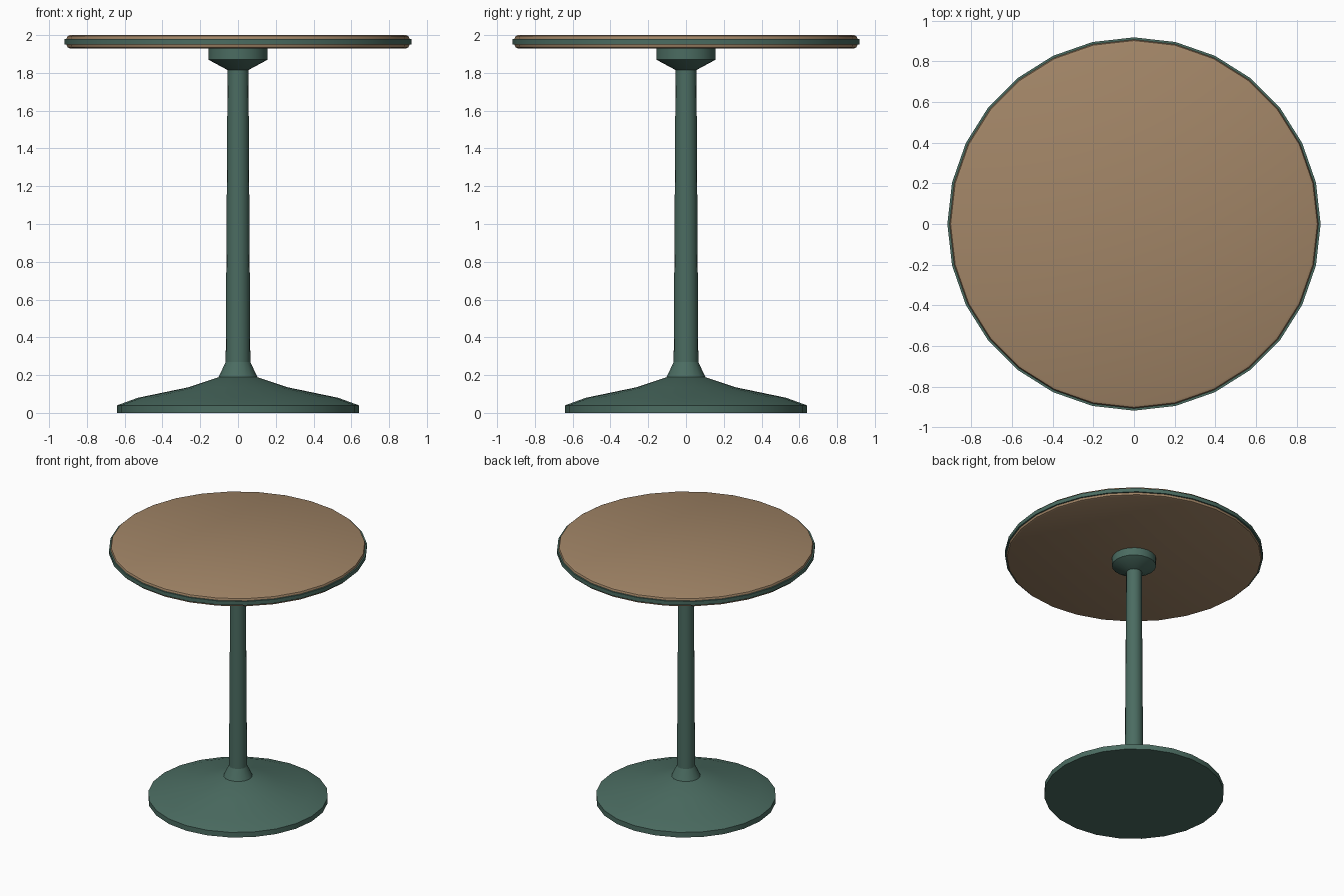
import bpy, bmesh, math

if "Cube" in bpy.data.objects:
    bpy.data.objects.remove(bpy.data.objects["Cube"])


def material(name, color):
    m = bpy.data.materials.new(name)
    m.diffuse_color = (*color, 1)
    m.use_nodes = True
    m.node_tree.nodes["Principled BSDF"].inputs["Base Color"].default_value = m.diffuse_color
    return m


wood = material("warm_wood", (0.36, 0.235, 0.135))
green = material("green_metal", (0.07, 0.15, 0.12))


def lathe(name, profile, sides, mat, closed=False):
    """Revolve (radius, z) points about z, with end caps or as a closed ring."""
    bm = bmesh.new()
    rings = [[bm.verts.new((r * math.cos(math.tau * i / sides),
                            r * math.sin(math.tau * i / sides), z))
              for i in range(sides)] for r, z in profile]
    pairs = list(zip(rings, rings[1:]))
    if closed:
        pairs.append((rings[-1], rings[0]))
    else:
        bm.faces.new(rings[0])
        bm.faces.new(rings[-1])
    for a, b in pairs:
        for i in range(sides):
            j = (i + 1) % sides
            bm.faces.new((a[i], a[j], b[j], b[i]))
    bmesh.ops.recalc_face_normals(bm, faces=bm.faces)
    mesh = bpy.data.meshes.new(name)
    bm.to_mesh(mesh)
    bm.free()
    ob = bpy.data.objects.new(name, mesh)
    bpy.context.collection.objects.link(ob)
    mesh.materials.append(mat)
    bpy.ops.object.select_all(action='DESELECT')
    ob.select_set(True)
    bpy.context.view_layer.objects.active = ob
    bpy.ops.object.shade_smooth_by_angle(angle=math.radians(30))
    return ob


# Round top with softened rims
lathe("table_top", [(0.89, 1.93), (0.902, 1.935), (0.907, 1.947),
                    (0.907, 1.983), (0.902, 1.995), (0.89, 2.0)], 28, wood)

# Metal band around the top's edge
lathe("edge_band", [(0.895, 1.95), (0.918, 1.95),
                    (0.918, 1.98), (0.895, 1.98)], 28, green, closed=True)

# Mounting plate under the top
lathe("top_mount", [(0.055, 1.815), (0.157, 1.87), (0.157, 1.932)], 20, green)

# Slightly tapered column
lathe("column", [(0.066, 0.15), (0.055, 1.87)], 16, green)

# Flared collar at the foot of the column
lathe("column_collar", [(0.105, 0.185), (0.065, 0.27)], 16, green)

# Wide domed base
lathe("base", [(0.64, 0), (0.64, 0.04), (0.53, 0.08),
               (0.265, 0.135), (0.10, 0.19)], 24, green)
